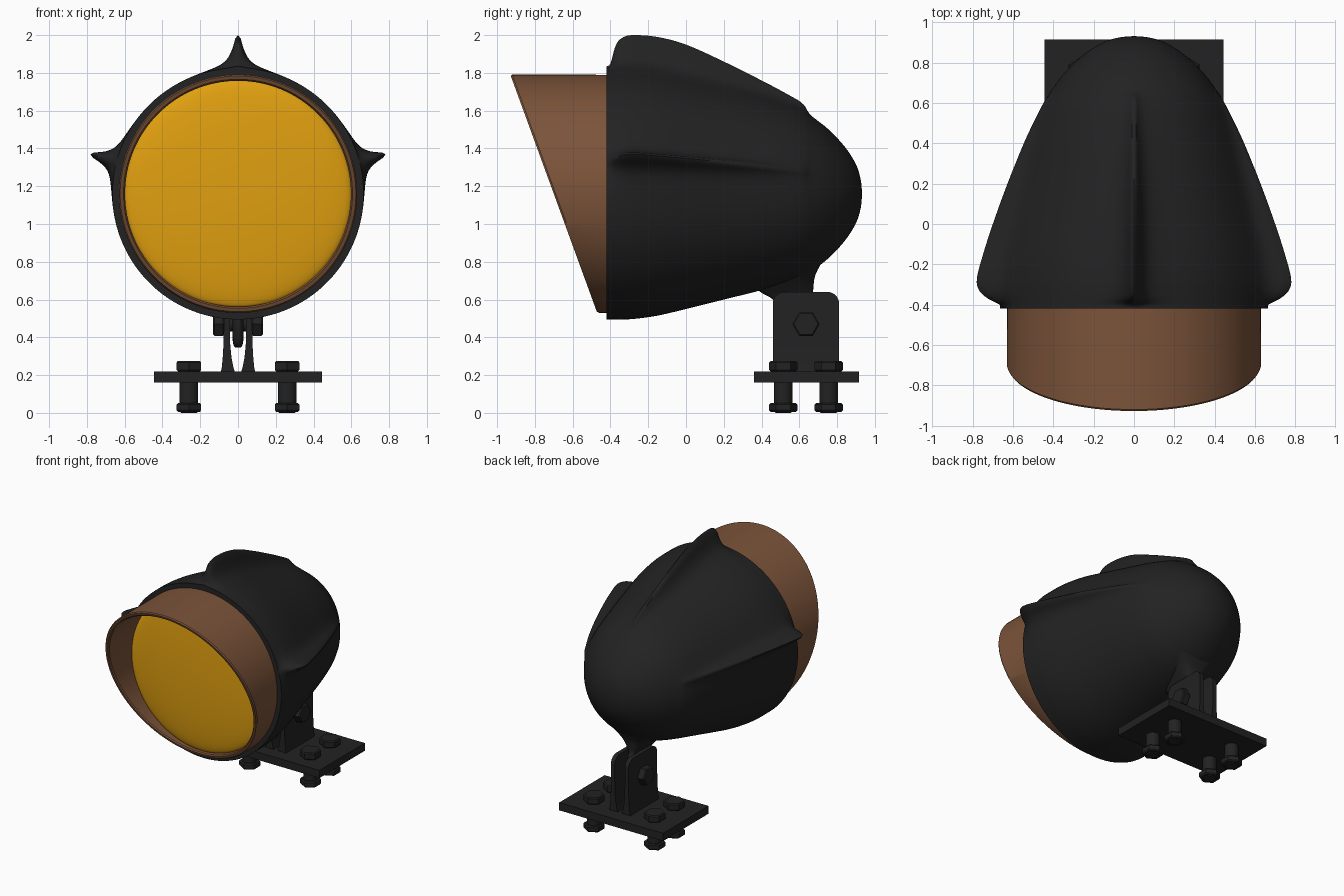
import bpy, bmesh, math
from mathutils import Vector

cube = bpy.data.objects.get("Cube")
if cube:
    bpy.data.objects.remove(cube, do_unlink=True)

AXIS_Z = 1.16  # height of the lamp axis


def material(name, rgb, rough=0.6):
    m = bpy.data.materials.new(name)
    m.use_nodes = True
    m.diffuse_color = (*rgb, 1)
    node = m.node_tree.nodes["Principled BSDF"]
    node.inputs["Base Color"].default_value = (*rgb, 1)
    node.inputs["Roughness"].default_value = rough
    return m


black = material("black", (0.016, 0.016, 0.016))
copper = material("copper_brown", (0.20, 0.088, 0.042))
amber = material("amber", (0.75, 0.35, 0.005))


def finish(name, bm, mat, angle=35):
    bmesh.ops.remove_doubles(bm, verts=bm.verts, dist=1e-5)
    bmesh.ops.recalc_face_normals(bm, faces=bm.faces)
    mesh = bpy.data.meshes.new(name)
    bm.to_mesh(mesh)
    bm.free()
    mesh.materials.append(mat)
    ob = bpy.data.objects.new(name, mesh)
    bpy.context.collection.objects.link(ob)
    bpy.ops.object.select_all(action='DESELECT')
    ob.select_set(True)
    bpy.context.view_layer.objects.active = ob
    bpy.ops.object.shade_smooth_by_angle(angle=math.radians(angle))
    return ob


def loft(name, rings, mat, caps=(True, True), closed=False, angle=35):
    """Skin a list of equally sized point rings."""
    bm = bmesh.new()
    loops = [[bm.verts.new(p) for p in ring] for ring in rings]
    n = len(loops[0])
    pairs = list(zip(loops, loops[1:]))
    if closed:
        pairs.append((loops[-1], loops[0]))
    for a, b in pairs:
        for i in range(n):
            j = (i + 1) % n
            bm.faces.new((a[i], a[j], b[j], b[i]))
    for cap, loop in zip(caps, (loops[0], loops[-1])):
        if cap:
            bm.faces.new(loop)
    return finish(name, bm, mat, angle)


def circle(n):
    return [(math.cos(2 * math.pi * i / n), math.sin(2 * math.pi * i / n)) for i in range(n)]


def spline(rows, steps):
    """Catmull-Rom through rows of numbers."""
    out = []
    for i in range(len(rows) - 1):
        a, b, c, d = (rows[max(0, min(k, len(rows) - 1))] for k in range(i - 1, i + 3))
        for s in range(steps):
            t = s / steps
            out.append([q + t * ((r - p) + t * ((2 * p - 5 * q + 4 * r - u)
                        + t * (3 * q - p - 3 * r + u))) / 2
                        for p, q, r, u in zip(a, b, c, d)])
    return out + [list(rows[-1])]


# Housing: distance along axis, shell radius, top fin height, side fin height
shell = [
    (-0.42, 0.665, 0.01, 0.00), (-0.40, 0.665, 0.025, 0.025),
    (-0.37, 0.665, 0.125, 0.085), (-0.33, 0.665, 0.165, 0.13),
    (-0.27, 0.662, 0.178, 0.145), (-0.15, 0.645, 0.185, 0.13),
    (0, 0.61, 0.18, 0.115), (0.2, 0.56, 0.14, 0.09),
    (0.4, 0.51, 0.09, 0.055), (0.55, 0.465, 0.055, 0.025),
    (0.62, 0.435, 0.04, 0.015), (0.66, 0.412, 0.005, 0),
    (0.75, 0.345, 0, 0), (0.84, 0.25, 0, 0), (0.90, 0.155, 0, 0),
    (0.925, 0.075, 0, 0), (0.932, 0.002, 0, 0),
]


def ridge(theta, peak, radius):
    """Thin blade with a flared foot."""
    d = abs((theta - peak + 180) % 360 - 180) * math.pi / 180 * radius
    return 0.85 * math.exp(-max(0, d - 0.008) / 0.028) + 0.15 * math.exp(-(d / 0.14) ** 2)


rings = []
for y, r, top, side in spline(shell, 4):
    ring = []
    for deg in range(360):
        rad = r + top * ridge(deg, 90, r) + side * (ridge(deg, 15, r) + ridge(deg, 165, r))
        a = math.radians(deg)
        ring.append((rad * math.cos(a), y, AXIS_Z + rad * math.sin(a)))
    rings.append(ring)
loft("finned_housing", rings, black, angle=50)


# Visor: tube with a slanted front opening
def visor_ring(r, back=None, inset=0):
    ring = []
    for c, s in circle(128):
        cut = -0.70 - 0.365 * r * s + inset
        ring.append((r * c, cut if back is None else back, AXIS_Z + r * s))
    return ring


loft("visor", [visor_ring(0.63, -0.40), visor_ring(0.631, inset=0.01), visor_ring(0.624),
               visor_ring(0.606), visor_ring(0.598, inset=0.01), visor_ring(0.598, -0.40)],
     copper, caps=(False, False), closed=True)

# Lens: shallow dome
rings = []
for k in range(17):
    a = math.pi / 2 * (1 - k / 16)
    r = max(0.6 * math.sin(a), 0.001)
    rings.append([(r * c, -0.44 - 0.06 * math.cos(a), AXIS_Z + r * s) for c, s in circle(96)])
loft("lens", rings, amber, caps=(False, True))

# Neck: flares from the mounting tongue into the housing (z, back y, front y, half width)
neck = [
    (0.345, 0.57, 0.67, 0.015), (0.37, 0.53, 0.70, 0.027), (0.45, 0.50, 0.72, 0.03),
    (0.54, 0.49, 0.71, 0.03), (0.60, 0.46, 0.69, 0.032), (0.63, 0.41, 0.675, 0.04),
    (0.67, 0.36, 0.675, 0.07), (0.73, 0.35, 0.685, 0.12), (0.80, 0.37, 0.72, 0.19),
]


def rounded(v):
    return math.copysign(abs(v) ** 0.6, v)


rings = []
for z, y0, y1, hw in spline(neck, 3):
    rings.append([(hw * rounded(c), (y0 + y1) / 2 + (y1 - y0) / 2 * rounded(s), z)
                  for c, s in circle(40)])
loft("neck", rings, black, angle=60)

# Bracket cheeks: upright plates with flared feet and rounded top corners
for name, sign in (("bracket_left", 1), ("bracket_right", -1)):
    rings = []
    levels = [(0.21, 0.015, 0.092), (0.24, 0.024, 0.086), (0.29, 0.034, 0.081),
              (0.36, 0.041, 0.077), (0.45, 0.043, 0.075), (0.58, 0.043, 0.075)]
    levels += [(0.58 + 0.06 * math.sin(a), 0.043, 0.075)
               for a in (math.pi / 2 * k / 8 for k in range(1, 9))]
    for z, x0, x1 in levels:
        h = max(0, (z - 0.58) / 0.06)
        inset = 0.06 * (1 - math.sqrt(max(0, 1 - h * h)))
        y0, y1 = 0.46 + inset, 0.81 - inset
        rings.append([(sign * x, y, z) for x, y in ((x0, y0), (x1, y0), (x1, y1), (x0, y1))])
    loft(name, rings, black)

# Base plate
base = [(-0.445, 0.36), (0.445, 0.36), (0.445, 0.915), (-0.445, 0.915)]
loft("base_plate", [[(x, y, z) for x, y in base] for z in (0.16, 0.22)], black)


def prism(name, start, direction, length, radius, sides, chamfer=0.008):
    """Chamfered bar along an axis, used for bolt heads, nuts and shafts."""
    d = Vector(direction)
    u = Vector((0, 1, 0))
    w = d.cross(u)
    rings = []
    for t, r in ((0, radius - chamfer), (chamfer, radius),
                 (length - chamfer, radius), (length, radius - chamfer)):
        rings.append([Vector(start) + d * t + u * (r * c) + w * (r * s)
                      for c, s in circle(sides)])
    loft(name, rings, black)


# Base bolts: head above, shaft and nut below
for side, x in (("left", 0.26), ("right", -0.26)):
    for place, y in (("front", 0.515), ("rear", 0.755)):
        tag = place + "_" + side
        prism("bolt_head_" + tag, (x, y, 0.22), (0, 0, 1), 0.055, 0.075, 6)
        prism("bolt_shaft_" + tag, (x, y, 0), (0, 0, 1), 0.2, 0.049, 24)
        prism("bolt_nut_" + tag, (x, y, 0.006), (0, 0, 1), 0.046, 0.075, 6)

# Pivot bolt through the bracket
prism("pivot_pin", (-0.10, 0.635, 0.47), (1, 0, 0), 0.20, 0.04, 24)
for name, sign in (("pivot_head_left", 1), ("pivot_head_right", -1)):
    prism(name, (sign * 0.072, 0.635, 0.47), (sign, 0, 0), 0.06, 0.072, 6)
